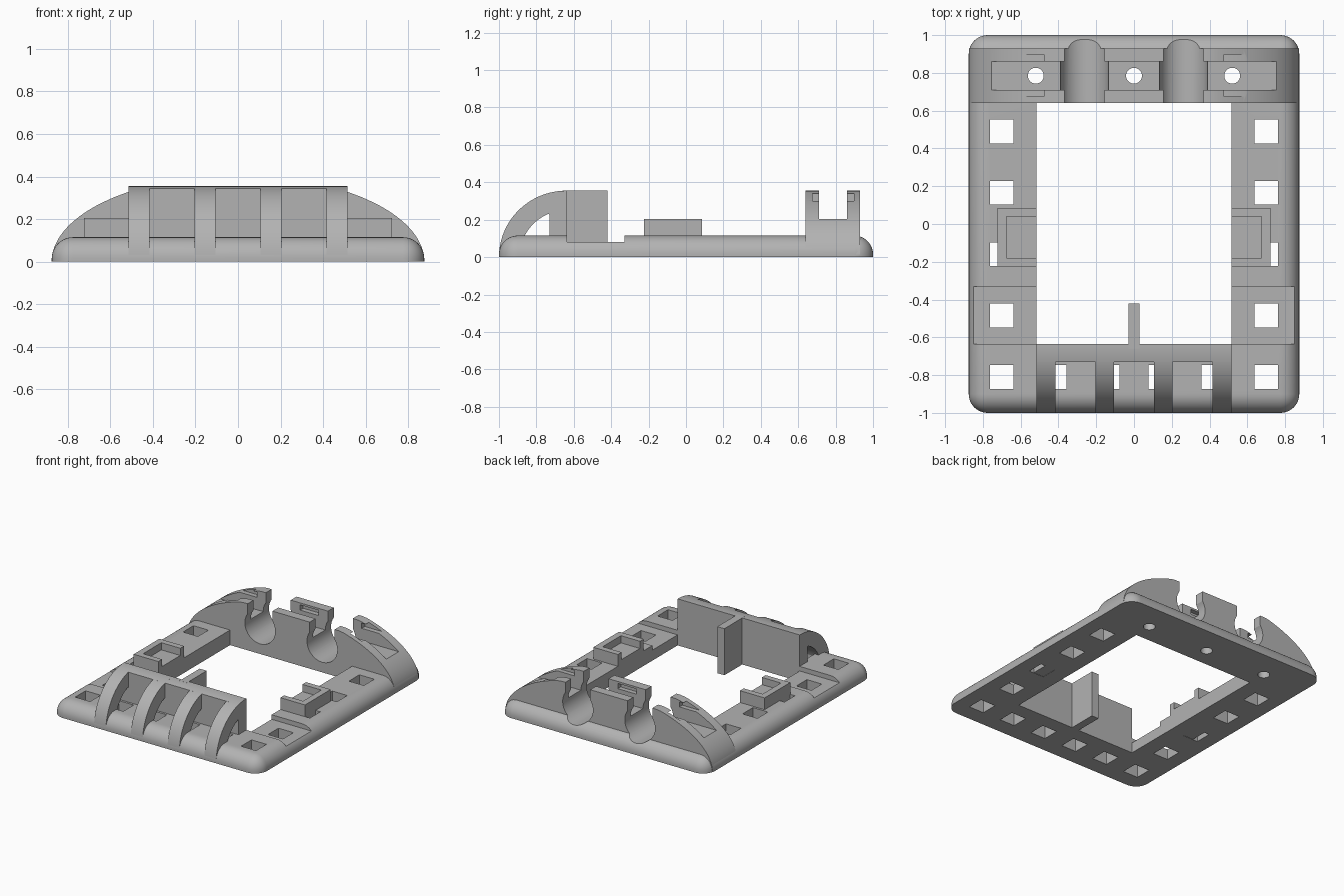
import bpy, bmesh
from math import sin, cos, pi, radians, sqrt

cube = bpy.data.objects.get("Cube")
if cube:
    bpy.data.objects.remove(cube, do_unlink=True)

grey = bpy.data.materials.new("plain_grey")
grey.use_nodes = True
COLOR = (0.45, 0.45, 0.45, 1)
grey.diffuse_color = COLOR
grey.node_tree.nodes["Principled BSDF"].inputs["Base Color"].default_value = COLOR


def finish(name, bm):
    bmesh.ops.recalc_face_normals(bm, faces=bm.faces)
    mesh = bpy.data.meshes.new(name)
    bm.to_mesh(mesh)
    bm.free()
    mesh.materials.append(grey)
    ob = bpy.data.objects.new(name, mesh)
    bpy.context.collection.objects.link(ob)
    return ob


def prism(name, pts, axis, lo, hi):
    """Extrude a 2D outline along an axis from lo to hi."""
    place = {"x": lambda p, d: (d, p[0], p[1]),
             "y": lambda p, d: (p[0], d, p[1]),
             "z": lambda p, d: (p[0], p[1], d)}[axis]
    bm = bmesh.new()
    a = [bm.verts.new(place(p, lo)) for p in pts]
    b = [bm.verts.new(place(p, hi)) for p in pts]
    bm.faces.new(a)
    bm.faces.new(b[::-1])
    for i in range(len(pts)):
        j = (i + 1) % len(pts)
        bm.faces.new((a[i], a[j], b[j], b[i]))
    return finish(name, bm)


def box(name, x, y, z):
    return prism(name, [(x[0], y[0]), (x[1], y[0]), (x[1], y[1]), (x[0], y[1])], "z", *z)


def arc(cx, cy, rx, ry, start, end, n):
    angles = [radians(start + (end - start) * i / n) for i in range(n + 1)]
    return [(cx + rx * cos(t), cy + ry * sin(t)) for t in angles]


def cut(ob, cutters):
    bpy.context.view_layer.objects.active = ob
    for c in cutters:
        c.hide_render = True
        mod = ob.modifiers.new("cut", "BOOLEAN")
        mod.operation = "DIFFERENCE"
        mod.solver = "EXACT"
        mod.object = c
        bpy.ops.object.modifier_apply(modifier=mod.name)


BACK, FRONT, INNER = 0.64, -0.635, 0.515
parts, cutters = [], []


def cutter(ob):
    cutters.append(ob)
    return ob


# Base plate with rounded corners and top rim
bm = bmesh.new()
bmesh.ops.create_cube(bm, size=1)
for v in bm.verts:
    v.co.x *= 1.75
    v.co.y *= 2
    v.co.z = 0.115 if v.co.z > 0 else 0
rim = [e for e in bm.edges if max(v.co.z for v in e.verts) > 0.1]
bmesh.ops.bevel(bm, geom=rim, offset=0.1, segments=10, profile=0.5, affect="EDGES")
base = finish("base_frame", bm)
parts.append(base)

# Shared cutters: snap-in tube cradles and screw holes
shared = []
for x in (-0.262, 0.262):
    ring = arc(x, 0.205, 0.128, 0.128, 145, 395, 32)
    keyhole = ring + [(x + 0.105, 0.5), (x - 0.105, 0.5)]
    shared.append(cutter(prism("cradle_cutter", keyhole, "y", 0.6, 1.1)))
for x in (-0.52, 0, 0.52):
    circle = arc(x, 0.785, 0.042, 0.042, 0, 348.75, 31)
    shared.append(cutter(prism("screw_cutter", circle, "z", -0.1, 0.5)))

# Window, square lattice holes and side recesses
frame_cuts = [cutter(box("window_cutter", (-INNER, INNER), (FRONT, BACK), (-0.1, 0.3)))]
spots = [(s * 0.7, -0.81 + 0.325 * i) for s in (-1, 1) for i in range(5)]
spots += [(-0.42 + 0.28 * i, -0.81) for i in range(4)]
for x, y in spots:
    frame_cuts.append(cutter(box("hole_cutter", (x - 0.063, x + 0.063),
                                 (y - 0.063, y + 0.063), (-0.1, 0.3))))
frame_cuts.append(cutter(box("recess_cutter", (-1, 1), (FRONT, -0.33), (0.08, 0.3))))
cut(base, frame_cuts + shared)

# Rear arched block with channel and plate grooves
dome = [(x, min(z, 0.355)) for x, z in arc(0, 0, 0.875, 0.405, 2, 178, 64)]
block = prism("rear_arch_block", dome, "y", BACK, 0.93)
rear_cuts = [cutter(box("channel_cutter", (-1, 1), (0.71, 0.86), (0.205, 0.5)))]
for x in (-0.52, 0, 0.52):
    rear_cuts.append(cutter(box("groove_cutter", (x - 0.078, x + 0.078),
                                (0.675, 0.897), (0.30, 0.34))))
cut(block, rear_cuts + shared)
parts.append(block)

# Front hood: rear wall and four curved ribs
R = 0.36
wall = [(FRONT, 0.02), (-0.73, 0.02)]
wall += [(y, z) for y, z in arc(-0.64, 0, R, 0.355, 104.5, 90, 6)] + [(FRONT, 0.355)]
parts.append(prism("hood_wall", wall, "x", -INNER, INNER))
rib = arc(-0.64, 0, R, 0.355, 177, 90, 28) + [(-0.64, 0.225), (-0.73, 0.225)]
rib += arc(-0.64, 0, 0.25, 0.25, 112, 175, 16)
for x in (-0.465, -0.155, 0.155, 0.465):
    parts.append(prism("hood_rib", rib, "x", x - 0.05, x + 0.05))

# Centre fin behind the hood
parts.append(box("centre_fin", (-0.03, 0.03), (-0.66, -0.42), (0, 0.355)))

# Side sockets, open toward the window
for s, name in ((1, "left_socket"), (-1, "right_socket")):
    socket = box(name, sorted((s * INNER, s * 0.723)), (-0.225, 0.085), (0.002, 0.205))
    pocket = cutter(box("pocket_cutter", sorted((s * 0.4, s * 0.675)), (-0.18, 0.04), (0.15, 0.3)))
    cut(socket, [pocket])
    parts.append(socket)

# Remove helpers and shade
for c in cutters:
    bpy.data.objects.remove(c, do_unlink=True)
bpy.ops.object.select_all(action="DESELECT")
for p in parts:
    p.select_set(True)
bpy.context.view_layer.objects.active = base
bpy.ops.object.shade_smooth_by_angle(angle=radians(30))
